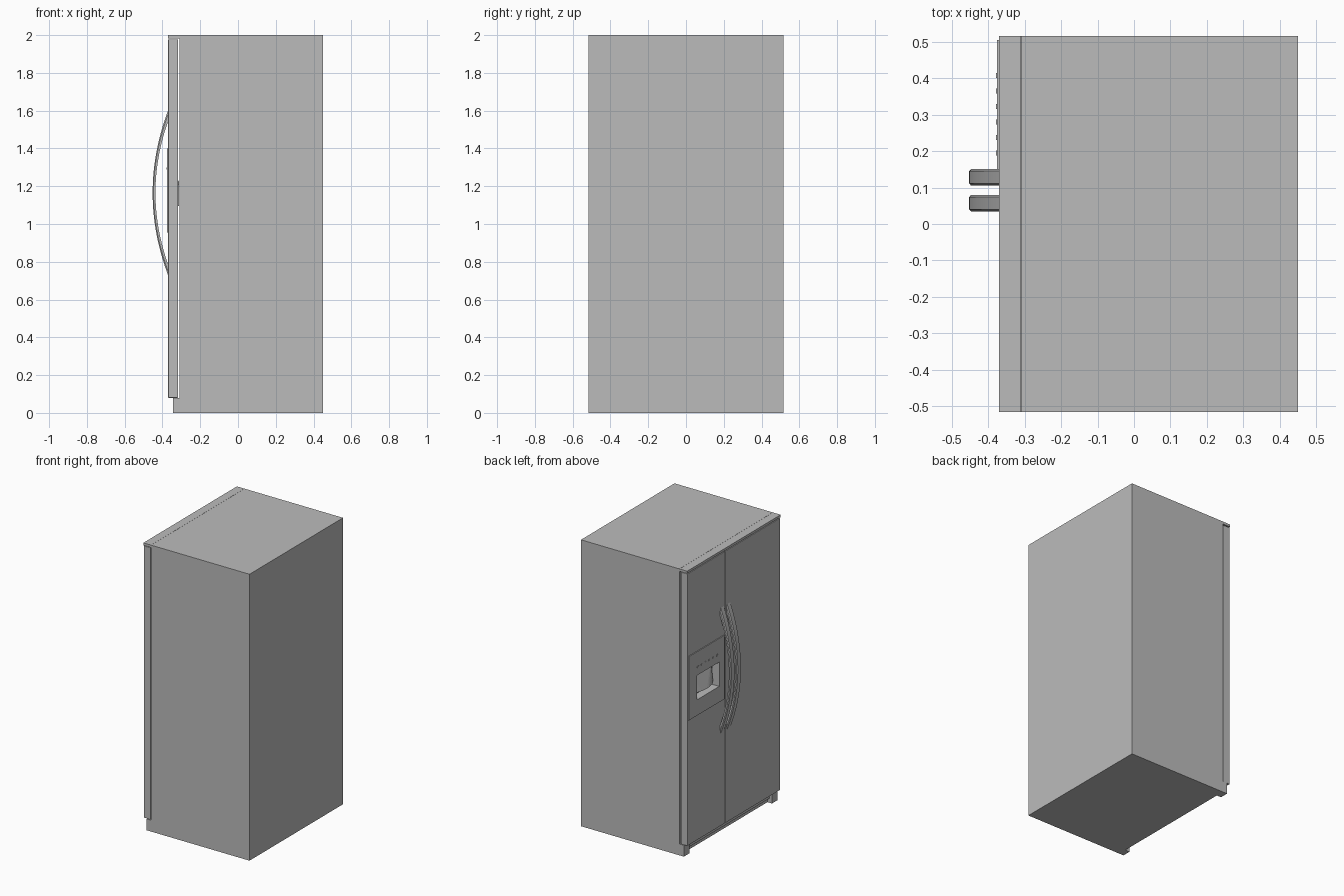
import bpy, bmesh, math
from mathutils import Vector

cube = bpy.data.objects.get("Cube")
if cube:
    bpy.data.objects.remove(cube, do_unlink=True)

grey = bpy.data.materials.new("appliance grey")
grey.use_nodes = True
COLOUR = (0.5, 0.5, 0.5, 1)
grey.diffuse_color = COLOUR
grey.node_tree.nodes["Principled BSDF"].inputs["Base Color"].default_value = COLOUR


def add(name, bm):
    bmesh.ops.recalc_face_normals(bm, faces=bm.faces)
    mesh = bpy.data.meshes.new(name)
    bm.to_mesh(mesh)
    bm.free()
    mesh.materials.append(grey)
    ob = bpy.data.objects.new(name, mesh)
    bpy.context.scene.collection.objects.link(ob)
    return ob


def box(name, x, y, z, bevel=0):
    """Box from (low, high) ranges on each axis."""
    bm = bmesh.new()
    bmesh.ops.create_cube(bm, size=1)
    for v in bm.verts:
        v.co = Vector([r[0] if c < 0 else r[1] for c, r in zip(v.co, (x, y, z))])
    if bevel:
        bmesh.ops.bevel(bm, geom=bm.edges[:], offset=bevel, segments=2,
                        profile=0.5, affect='EDGES')
    return add(name, bm)


def smooth(ob):
    bpy.ops.object.select_all(action='DESELECT')
    ob.select_set(True)
    bpy.context.view_layer.objects.active = ob
    bpy.ops.object.shade_smooth_by_angle(angle=math.radians(35))


HALF, FRONT, CASE = 0.516, -0.37, -0.31
DOOR_X = (FRONT, CASE - 0.008)
DOOR_Z = (0.08, 1.978)
SPLIT = 0.093

# Cabinet and the cap over the doors
box("cabinet", (CASE, 0.45), (-HALF, HALF), (0, 2))
box("top_cap", (FRONT, CASE - 0.001), (-HALF, HALF), (1.983, 2))

# Doors
box("right_door", DOOR_X, (-HALF + 0.003, SPLIT - 0.003), DOOR_Z, 0.003)
left_door = box("left_door", DOOR_X, (SPLIT + 0.003, HALF - 0.003), DOOR_Z, 0.003)

# Dispenser panel with an opening cut through it and the door
panel = box("dispenser_panel", (FRONT - 0.006, FRONT + 0.004),
            (0.112, 0.505), (0.955, 1.40))
NY, NZ = (0.17, 0.415), (1.065, 1.235)
cutter = box("niche_cutter", (-0.4, -0.3), NY, NZ)
cutter.hide_render = True
cutter.hide_viewport = True
for ob in (left_door, panel):
    mod = ob.modifiers.new("niche", 'BOOLEAN')
    mod.object = cutter
    mod.solver = 'EXACT'

# Chute in the niche: a straight top edge lofted into a rounded nose
bm = bmesh.new()
back = CASE - 0.002
mid, half_w = sum(NY) / 2, (NY[1] - NY[0]) / 2
top = [bm.verts.new((back, y, NZ[1])) for y in NY]
STEPS = 16
arc = []
for i in range(STEPS + 1):
    a = math.pi * i / STEPS
    arc.append(bm.verts.new((back - 0.055 * math.sin(a),
                             mid - half_w * math.cos(a), NZ[0] + 0.03)))
for i in range(STEPS):
    bm.faces.new((top[0 if i < STEPS // 2 else 1], arc[i], arc[i + 1]))
bm.faces.new((top[0], arc[STEPS // 2], top[1]))
bm.faces.new(arc)
bm.faces.new((top[0], top[1], arc[-1], arc[0]))
add("dispenser_chute", bm)

# Row of buttons above the niche
for i in range(6):
    y = 0.195 + i * 0.0425
    box(f"button_{i + 1}", (FRONT - 0.009, FRONT), (y - 0.007, y + 0.007),
        (1.288, 1.298))

# Bowed handles either side of the door split
def handle(name, y0, y1):
    bm = bmesh.new()
    zc, n, rings = 1.165, 32, []
    for i in range(n + 1):
        t = 2 * i / n - 1
        outer = (FRONT + 0.004 - 0.086 * (1 - t * t), zc + 0.447 * t)
        inner = (FRONT + 0.004 - 0.071 * (1 - t * t), zc + 0.39 * t)
        c = 0.006
        ox, oz = outer
        ix, iz = inner
        k = 0.35
        mx, mz = ox + (ix - ox) * k, oz + (iz - oz) * k
        section = [(ix, y0, iz), (mx, y0, mz), (ox, y0 + c, oz),
                   (ox, y1 - c, oz), (mx, y1, mz), (ix, y1, iz)]
        rings.append([bm.verts.new(p) for p in section])
    for a, b in zip(rings, rings[1:]):
        for j in range(6):
            k2 = (j + 1) % 6
            bm.faces.new((a[j], a[k2], b[k2], b[j]))
    bm.faces.new(rings[0])
    bm.faces.new(rings[-1])
    smooth(add(name, bm))


handle("right_door_handle", 0.034, 0.080)
handle("left_door_handle", 0.105, 0.151)

# Front feet and the recessed kick plate between them
for name, s in (("left_foot", 1), ("right_foot", -1)):
    ys = sorted((s * HALF, s * (HALF - 0.06)))
    box(name, (-0.345, CASE), ys, (0, 0.079))
box("kick_plate", (-0.325, CASE), (-HALF + 0.06, HALF - 0.06), (0.03, 0.079))
